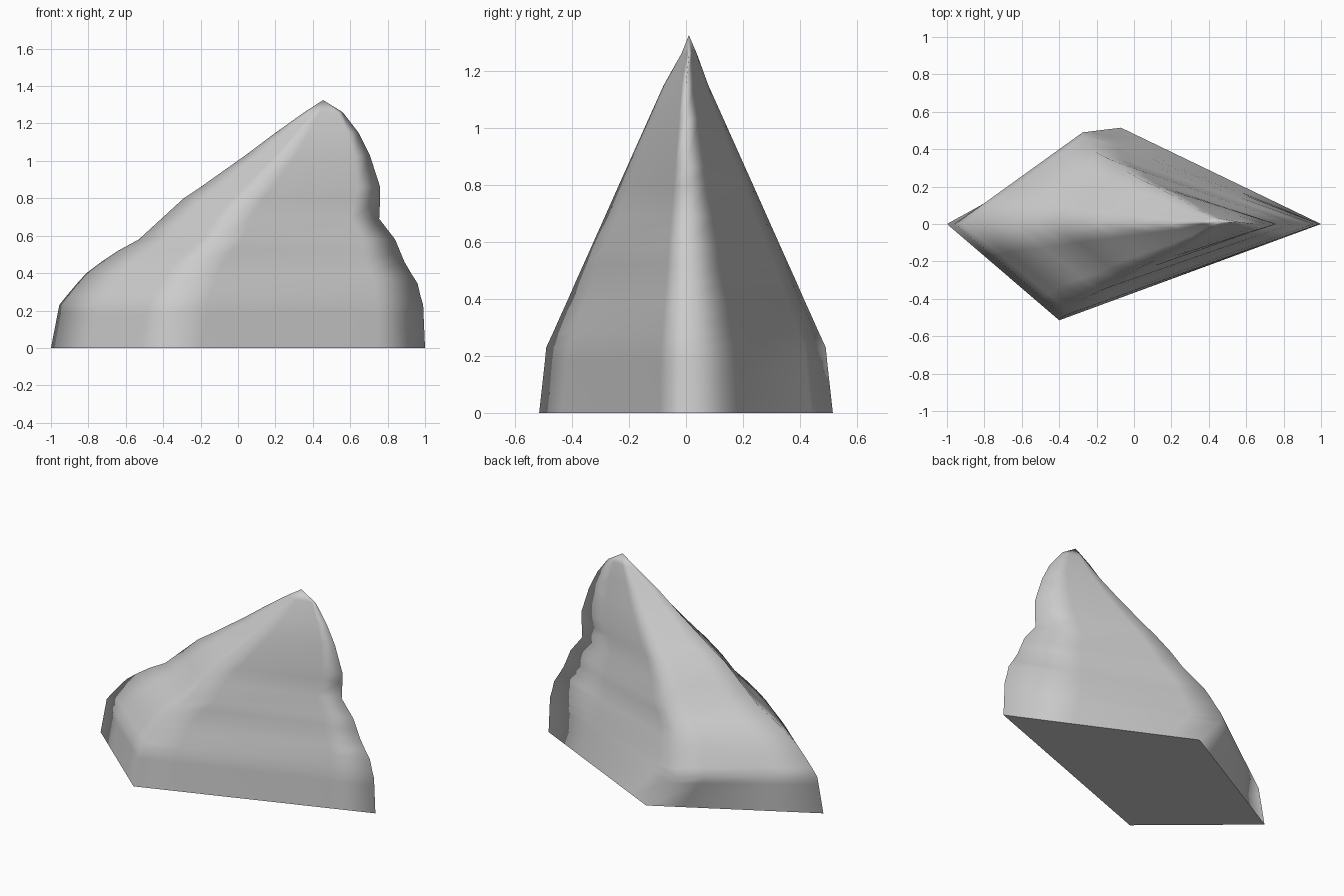
import bpy, bmesh

if "Cube" in bpy.data.objects:
    bpy.data.objects.remove(bpy.data.objects["Cube"])

# Rock layers: height, left tip x, right tip x, half depth, y centre, back corner position (-1..1)
LAYERS = [
    (0.00, -1.00, 1.00, 0.515, 0.0, -0.07),
    (0.18, -0.965, 0.992, 0.495, 0.0, -0.25),
    (0.23, -0.955, 0.99, 0.49, 0.0, -0.30),
    (0.28, -0.915, 0.975, 0.467, 0.0, -0.32),
    (0.345, -0.86, 0.96, 0.438, 0.0, -0.33),
    (0.40, -0.81, 0.925, 0.413, 0.0, -0.34),
    (0.46, -0.73, 0.89, 0.387, 0.0, -0.36),
    (0.52, -0.64, 0.865, 0.36, 0.0, -0.36),
    (0.58, -0.53, 0.84, 0.333, 0.0, -0.37),
    (0.69, -0.41, 0.755, 0.284, 0.0, -0.37),
    (0.80, -0.29, 0.76, 0.235, 0.0, -0.37),
    (0.86, -0.20, 0.76, 0.208, 0.0, -0.37),
    (1.03, 0.04, 0.705, 0.132, 0.0, -0.37),
    (1.15, 0.20, 0.645, 0.078, 0.0, -0.37),
    (1.26, 0.355, 0.56, 0.027, 0.011, -0.37),
]
FRONT = -0.4
APEX = (0.455, 0.01, 1.325)
# Extra points along each side, so that only the corners look rounded
SPLITS = [(0.0, 0.35, 0.8), (0.0, 0.15, 0.82), (0.0, 0.35, 0.85), (0.0, 0.2, 0.65)]

bm = bmesh.new()


def ring(z, left, right, depth, yc, back):
    """Four-sided slice: left tip, front corner, right tip, back corner."""
    mid, half = (left + right) / 2, (right - left) / 2
    pts = [(left, yc), (mid + half * FRONT, yc - depth),
           (right, yc), (mid + half * back, yc + depth)]
    verts = []
    for i, splits in enumerate(SPLITS):
        (x0, y0), (x1, y1) = pts[i], pts[(i + 1) % 4]
        verts += [bm.verts.new((x0 + (x1 - x0) * t, y0 + (y1 - y0) * t, z)) for t in splits]
    return verts


# Stack the slices and bridge them
rings = [ring(*layer) for layer in LAYERS]
count = len(rings[0])
for a, b in zip(rings, rings[1:]):
    for i in range(count):
        j = (i + 1) % count
        bm.faces.new((a[i], a[j], b[j], b[i]))

# Pointed top and flat underside
apex = bm.verts.new(APEX)
for i in range(count):
    bm.faces.new((rings[-1][i], rings[-1][(i + 1) % count], apex))
base = bm.faces.new(rings[0][::-1])

# Smooth sides, crisp base edge
bmesh.ops.recalc_face_normals(bm, faces=bm.faces[:])
for f in bm.faces:
    f.smooth = f is not base
for e in base.edges:
    e.smooth = False

mesh = bpy.data.meshes.new("rock")
bm.to_mesh(mesh)
bm.free()
rock = bpy.data.objects.new("rock", mesh)
bpy.context.collection.objects.link(rock)

# Dark stone grey
stone = bpy.data.materials.new("stone")
stone.diffuse_color = (0.54, 0.54, 0.54, 1)
stone.use_nodes = True
stone.node_tree.nodes["Principled BSDF"].inputs["Base Color"].default_value = stone.diffuse_color
mesh.materials.append(stone)
